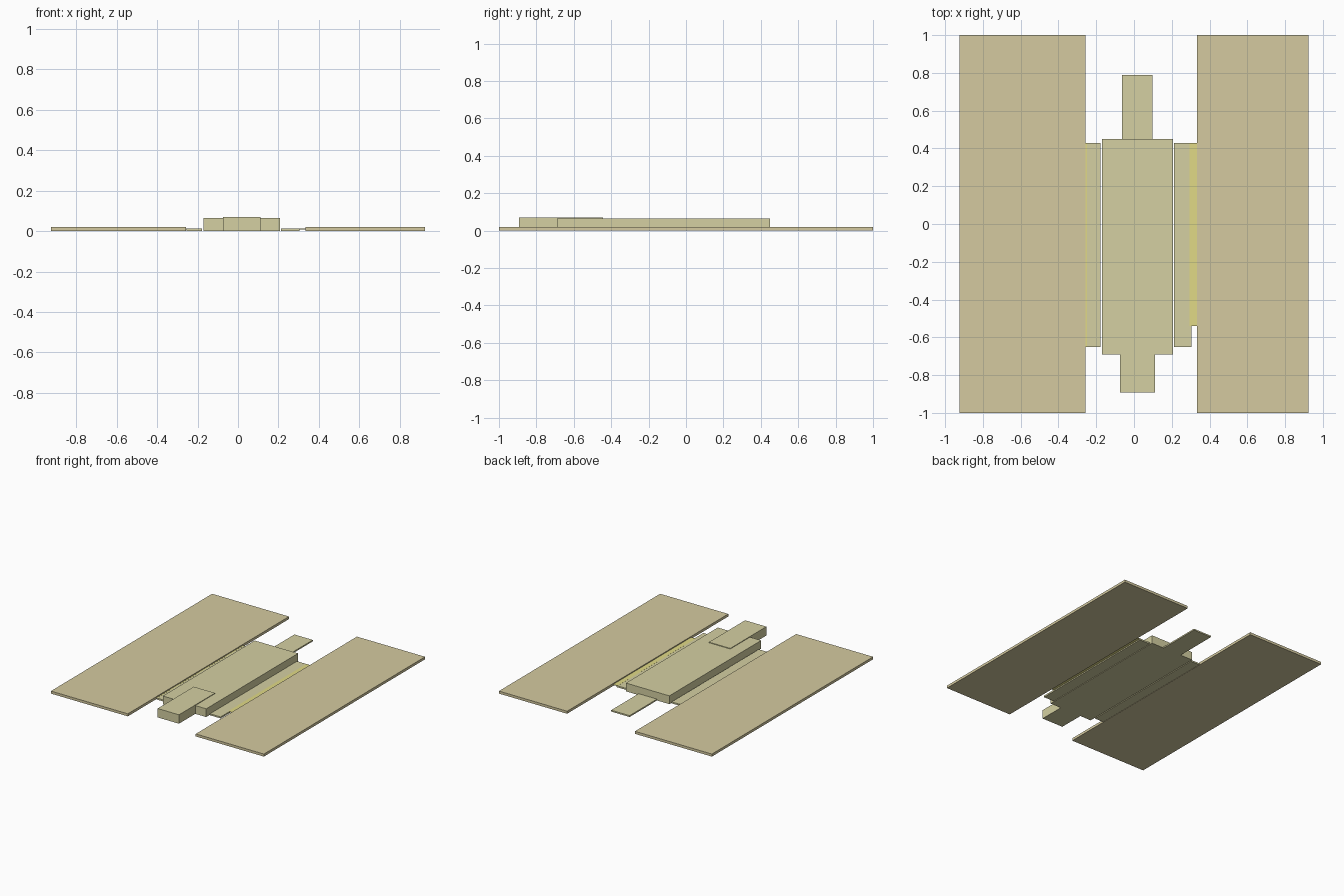
import bpy, bmesh

if "Cube" in bpy.data.objects:
    bpy.data.objects.remove(bpy.data.objects["Cube"])


def material(name, rgb):
    m = bpy.data.materials.new(name)
    m.diffuse_color = (*rgb, 1)
    m.use_nodes = True
    m.node_tree.nodes["Principled BSDF"].inputs["Base Color"].default_value = m.diffuse_color
    return m


TAN = material("tan", (0.66, 0.59, 0.35))
PALE = material("pale", (0.66, 0.63, 0.36))
YELLOW = material("yellow", (0.75, 0.70, 0.24))


def box(name, x, y, z, mat):
    """Axis-aligned box from (min, max) ranges."""
    bm = bmesh.new()
    bmesh.ops.create_cube(bm, size=1)
    for v in bm.verts:
        v.co = [r[0] if c < 0 else r[1] for c, r in zip(v.co, (x, y, z))]
    mesh = bpy.data.meshes.new(name)
    bm.to_mesh(mesh)
    bm.free()
    mesh.materials.append(mat)
    obj = bpy.data.objects.new(name, mesh)
    bpy.context.collection.objects.link(obj)
    return obj


# Long flat slabs on either side
box("left_slab", (-0.925, -0.257), (-1, 1), (0, 0.02), TAN)
box("right_slab", (0.333, 0.925), (-1, 1), (0, 0.02), TAN)

# Central raised body, front block running onto it, low rear tab
box("main_body", (-0.17, 0.207), (-0.69, 0.45), (0, 0.065), PALE)
box("front_block", (-0.073, 0.112), (-0.893, -0.445), (0, 0.07), PALE)
box("rear_tab", (-0.063, 0.097), (0.45, 0.79), (0, 0.011), PALE)

# Low strips flanking the body
box("left_strip", (-0.255, -0.177), (-0.65, 0.43), (0, 0.012), PALE)
box("right_strip", (0.212, 0.304), (-0.65, 0.43), (0, 0.012), PALE)

# Thin yellow edgings next to the slabs
box("left_edging", (-0.26, -0.248), (-0.65, 0.43), (0.009, 0.0125), YELLOW)
box("right_edging", (0.293, 0.333), (-0.54, 0.43), (0.009, 0.0125), YELLOW)
